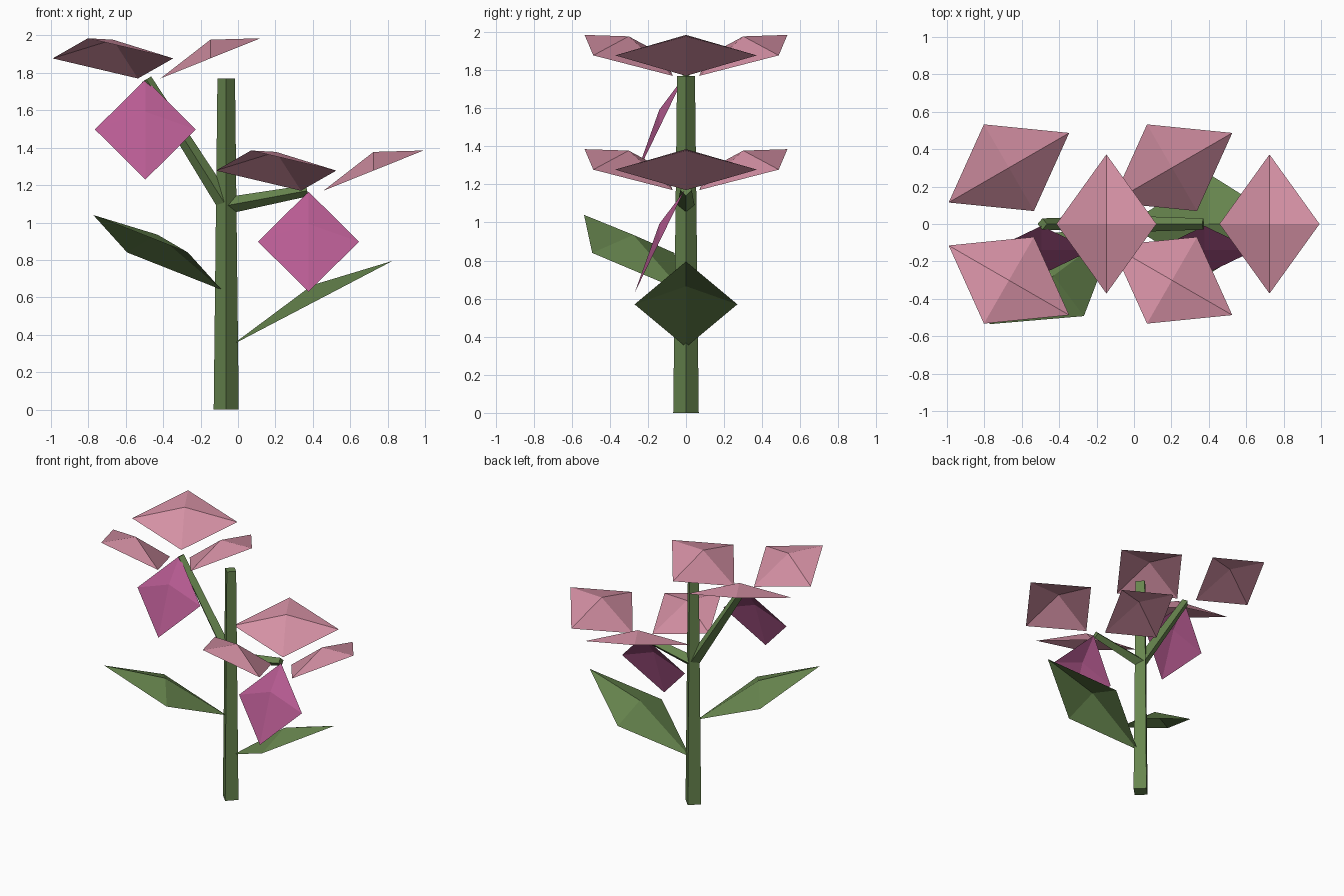
import bpy, bmesh, math
from mathutils import Vector, Matrix

cube = bpy.data.objects.get("Cube")
if cube:
    bpy.data.objects.remove(cube, do_unlink=True)


def material(name, rgb):
    mat = bpy.data.materials.new(name)
    mat.use_nodes = True
    color = (*rgb, 1.0)
    mat.diffuse_color = color
    bsdf = next(n for n in mat.node_tree.nodes if n.type == 'BSDF_PRINCIPLED')
    bsdf.inputs["Base Color"].default_value = color
    return mat


GREEN = material("stem_green", (0.135, 0.235, 0.076))
PINK = material("petal_pink", (0.66, 0.28, 0.37))
MAGENTA = material("lip_magenta", (0.48, 0.107, 0.29))


def finish(name, bm, mat):
    mesh = bpy.data.meshes.new(name)
    bm.to_mesh(mesh)
    bm.free()
    mesh.materials.append(mat)
    obj = bpy.data.objects.new(name, mesh)
    bpy.context.scene.collection.objects.link(obj)
    return obj


def stalk(name, start, end, r_start, r_end):
    """Four-sided tapered rod between two points, corners in the axis planes."""
    start, end = Vector(start), Vector(end)
    axis = end - start
    bm = bmesh.new()
    bmesh.ops.create_cone(bm, cap_ends=True, segments=4, radius1=r_start,
                          radius2=r_end, depth=axis.length)
    turn = Vector((0, 0, 1)).rotation_difference(axis).to_matrix().to_4x4()
    bm.transform(Matrix.Translation((start + end) / 2) @ turn)
    return finish(name, bm, GREEN)


def blade(name, center, angle, inner, outer, half_width, rise, mat):
    """Folded diamond sheet with a raised middle; inner and outer are (radius, height)."""
    mid_r = (inner[0] + outer[0]) / 2
    mid_z = (inner[1] + outer[1]) / 2
    bm = bmesh.new()
    rim = [bm.verts.new(p) for p in ((inner[0], 0, inner[1]), (mid_r, -half_width, mid_z),
                                     (outer[0], 0, outer[1]), (mid_r, half_width, mid_z))]
    peak = bm.verts.new((mid_r, 0, mid_z + rise))
    for i in range(4):
        bm.faces.new((rim[i], rim[(i + 1) % 4], peak))
    bm.transform(Matrix.Translation(center) @ Matrix.Rotation(math.radians(angle), 4, 'Z'))
    return finish(name, bm, mat)


# Stem and the two branches
stem_x = -0.063
fork = (stem_x, 0, 1.09)
stalk("stem", (stem_x, 0, 0), (stem_x, 0, 1.77), 0.067, 0.047)
stalk("upper_branch", fork, (-0.49, 0, 1.765), 0.045, 0.03)
stalk("lower_branch", fork, (0.37, 0, 1.17), 0.045, 0.03)

# Leaves
blade("lower_leaf", (stem_x, 0, 0.345), 0, (0.03, 0), (0.89, 0.45), 0.27, 0.095, GREEN)
blade("upper_leaf", (stem_x, 0, 0.64), 217, (0.03, 0), (0.89, 0.4), 0.27, 0.095, GREEN)

# Flowers: three spread petals and a hanging lip
for label, center in (("upper", (-0.495, 0, 1.77)), ("lower", (0.377, 0, 1.17))):
    for i in range(3):
        blade(f"{label}_flower_petal_{i + 1}", center, i * 120,
              (0.08, 0), (0.615, 0.215), 0.372, 0.1, PINK)
    blade(f"{label}_flower_lip", center, -90,
          (0.01, -0.005), (0.27, -0.54), 0.27, 0.095, MAGENTA)
